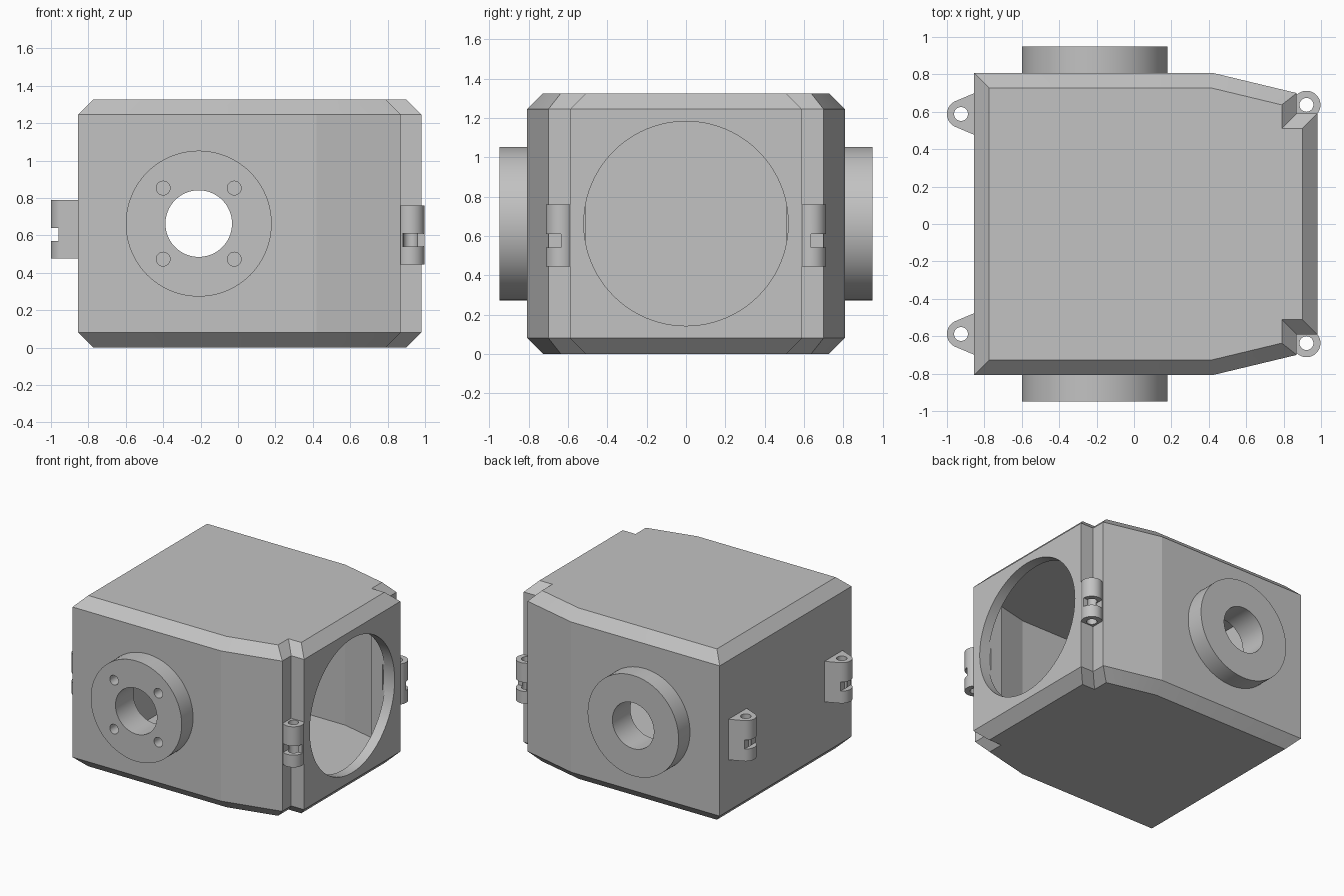
import bpy, bmesh
from math import sin, cos, pi, radians
from mathutils import Vector

cube = bpy.data.objects.get("Cube")
if cube:
    bpy.data.objects.remove(cube, do_unlink=True)

grey = bpy.data.materials.new("plain_grey")
grey.use_nodes = True
colour = (0.54, 0.54, 0.54, 1)
grey.diffuse_color = colour
grey.node_tree.nodes["Principled BSDF"].inputs["Base Color"].default_value = colour

WALL, HEIGHT, MID = 0.08, 1.325, 0.6625
FLANGE_X = -0.21


def loft(name, rings):
    """Closed solid skinned through rings of equal point count."""
    bm = bmesh.new()
    loops = [[bm.verts.new(p) for p in ring] for ring in rings]
    n = len(loops[0])
    for low, high in zip(loops, loops[1:]):
        for i in range(n):
            j = (i + 1) % n
            bm.faces.new((low[i], low[j], high[j], high[i]))
    bm.faces.new(loops[0][::-1])
    bm.faces.new(loops[-1])
    bmesh.ops.recalc_face_normals(bm, faces=bm.faces)
    mesh = bpy.data.meshes.new(name)
    bm.to_mesh(mesh)
    bm.free()
    mesh.materials.append(grey)
    obj = bpy.data.objects.new(name, mesh)
    bpy.context.collection.objects.link(obj)
    return obj


def prism(name, outline, z0, z1):
    return loft(name, [[(x, y, z) for x, y in outline] for z in (z0, z1)])


def cylinder(name, axis, centre, radius, a, b, sides=80):
    """Cylinder from a to b along an axis; centre gives the other two coordinates."""
    rings = []
    for t in (a, b):
        ring = []
        for i in range(sides):
            ang = 2 * pi * i / sides
            p = [centre[0] + radius * cos(ang), centre[1] + radius * sin(ang)]
            p.insert("xyz".index(axis), t)
            ring.append(p)
        rings.append(ring)
    return loft(name, rings)


def box(name, x0, x1, y0, y1, z0, z1):
    return prism(name, [(x0, y0), (x1, y0), (x1, y1), (x0, y1)], z0, z1)


def cut(obj, *cutters):
    """Subtract the cutters, bake the result and discard them."""
    for c in cutters:
        c.hide_render = True
        mod = obj.modifiers.new("cut", "BOOLEAN")
        mod.operation, mod.solver, mod.object = "DIFFERENCE", "EXACT", c
    deps = bpy.context.evaluated_depsgraph_get()
    mesh = bpy.data.meshes.new_from_object(obj.evaluated_get(deps))
    obj.modifiers.clear()
    obj.data = mesh
    for c in cutters:
        bpy.data.objects.remove(c, do_unlink=True)


def inset(points, d):
    """Mitred inward offset of a counter-clockwise outline."""
    pts = [Vector(p) for p in points]
    result = []
    for i, p in enumerate(pts):
        e0 = (p - pts[i - 1]).normalized()
        e1 = (pts[(i + 1) % len(pts)] - p).normalized()
        n0, n1 = Vector((-e0.y, e0.x)), Vector((-e1.y, e1.x))
        result.append(p + (n0 + n1) * d / (1 + n0.dot(n1)))
    return result


def bore(name="bore_cutter"):
    return cylinder(name, "y", (FLANGE_X, MID), 0.178, -1.2, 1.2)


# Hollow housing: chamfered top and bottom, notched corners at the open end
half = [(-0.855, -0.808), (0.42, -0.808), (0.87, -0.70), (0.87, -0.59), (0.98, -0.59)]
outline = half + [(x, -y) for x, y in reversed(half)]
inner = inset(outline, WALL)
levels = [(inner, 0), (outline, WALL), (outline, HEIGHT - WALL), (inner, HEIGHT)]
housing = loft("housing", [[(x, y, z) for x, y in ring] for ring, z in levels])
cut(housing,
    prism("cavity_cutter", inner, WALL, HEIGHT - WALL),
    cylinder("opening_cutter", "x", (0, MID), 0.52, 0.885, 1.1, 96),
    bore())
parts = [housing]

# Round flanges on both sides, bolt holes in the front one
for side, label in ((-1, "front"), (1, "back")):
    flange = cylinder(label + "_flange", "y", (FLANGE_X, MID), 0.39,
                      *sorted((side * 0.80, side * 0.948)), 96)
    cutters = [bore()]
    if side < 0:
        cutters += [cylinder("bolt_cutter", "y", (FLANGE_X + dx, MID + dz), 0.037, -1, -0.81, 32)
                    for dx in (-0.19, 0.19) for dz in (-0.19, 0.19)]
    cut(flange, *cutters)
    parts.append(flange)

# Hinge knuckles: lugs on the closed end, round barrels in the corner notches
for side, label in ((-1, "front"), (1, "back")):
    cx, cy, r = -0.925, side * 0.588, 0.075
    arc = [radians(112 + 136 * i / 24) for i in range(25)]
    profile = [(cx + r * cos(a), cy + r * sin(a)) for a in arc]
    profile += [(-0.85, cy - 0.113), (-0.85, cy + 0.113)]
    lug = prism(label + "_hinge_lug", profile, 0.475, 0.79)
    cut(lug,
        cylinder("pin_cutter", "z", (cx, cy), 0.037, 0.4, 0.9, 32),
        box("slot_cutter", -1.1, -0.96, cy - 0.2, cy + 0.2, 0.57, 0.64))

    bx, by = 0.922, side * 0.637
    barrel = cylinder(label + "_hinge_barrel", "z", (bx, by), r, 0.445, 0.76, 64)
    cut(barrel,
        cylinder("pin_cutter", "z", (bx, by), 0.037, 0.4, 0.9, 32),
        box("slot_cutter", 0.88, 1.1, *sorted((by, side * 0.8)), 0.54, 0.61))
    parts += [lug, barrel]

# Smooth the round surfaces, keep the flat edges crisp
bpy.ops.object.select_all(action="DESELECT")
for obj in parts:
    obj.select_set(True)
bpy.context.view_layer.objects.active = housing
bpy.ops.object.shade_smooth_by_angle(angle=radians(12))
